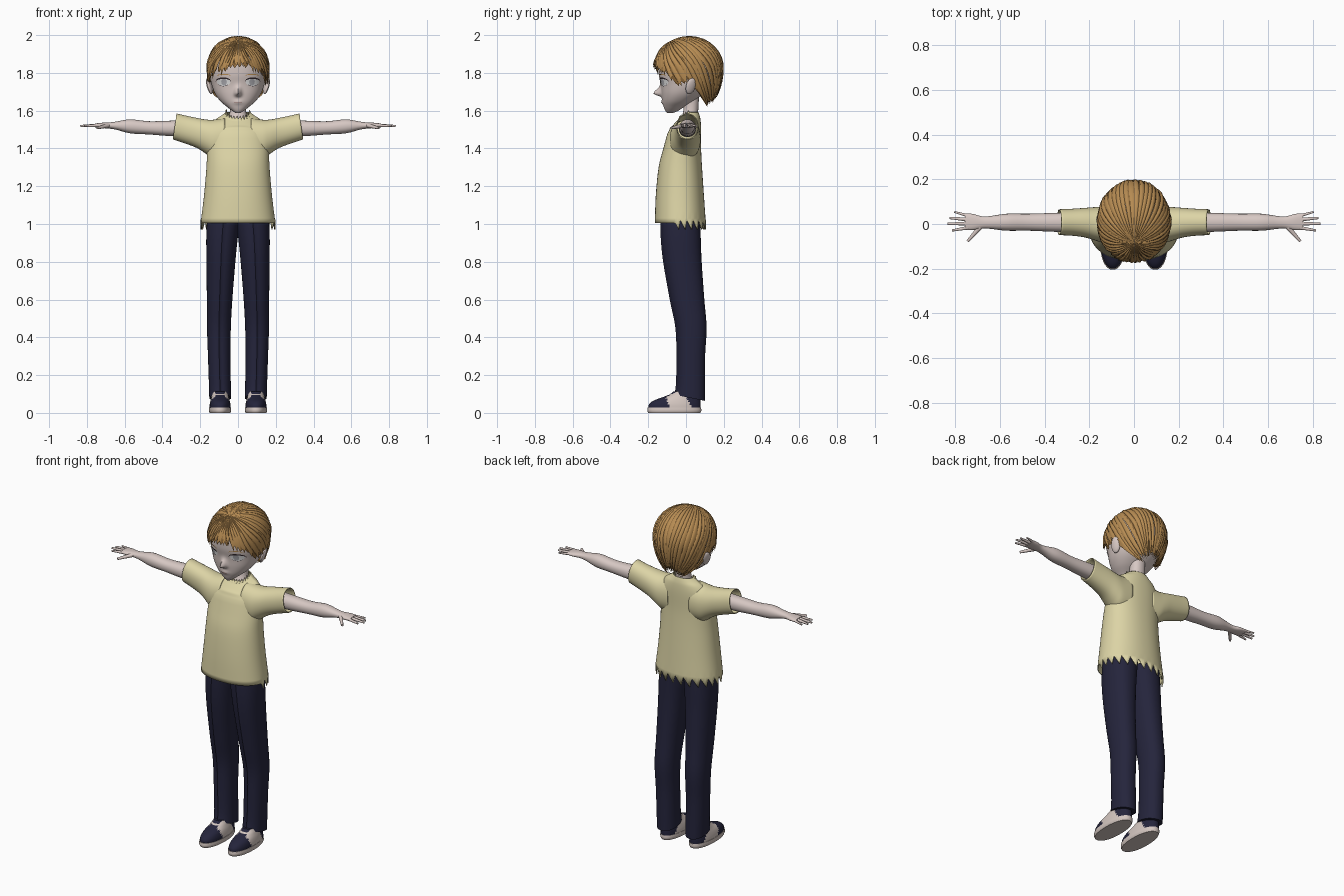
import bpy, bmesh, random
from math import sin, cos, pi, hypot, exp, sqrt, radians
from mathutils import Vector, Matrix
from mathutils.bvhtree import BVHTree

random.seed(4)
if "Cube" in bpy.data.objects:
    bpy.data.objects.remove(bpy.data.objects["Cube"])


def colour(name, r, g, b):
    m = bpy.data.materials.new(name)
    m.use_nodes = True
    m.diffuse_color = (r, g, b, 1)
    bsdf = m.node_tree.nodes["Principled BSDF"]
    bsdf.inputs["Base Color"].default_value = (r, g, b, 1)
    bsdf.inputs["Roughness"].default_value = 0.8
    return m


SKIN = colour("skin", .68, .58, .55)
HAIR = colour("hair", .47, .26, .085)
DARK_HAIR = colour("hair_shadow", .25, .13, .04)
CREAM = colour("cream_cloth", .72, .66, .38)
NAVY = colour("navy_cloth", .018, .018, .045)
PALE = colour("pale_leather", .66, .57, .53)
WHITE = colour("eye_white", .85, .85, .85)
GREY = colour("iris_grey", .42, .42, .45)
DARK = colour("lash", .03, .02, .025)
ROSE = colour("lip", .35, .2, .18)
parts = []


def make(name, verts, faces, mats, mirror=False, fix=True):
    """Mesh object from geometry, optionally mirrored across x."""
    me = bpy.data.meshes.new(name)
    me.from_pydata(verts, [], faces)
    if fix:
        bm = bmesh.new()
        bm.from_mesh(me)
        bmesh.ops.recalc_face_normals(bm, faces=bm.faces)
        bm.to_mesh(me)
        bm.free()
    for m in mats:
        me.materials.append(m)
    ob = bpy.data.objects.new(name, me)
    bpy.context.scene.collection.objects.link(ob)
    if mirror:
        ob.modifiers.new("Mirror", "MIRROR").use_mirror_merge = False
    parts.append(ob)
    return ob


def spline(keys, steps):
    """Smooth interpolation through rows of numbers."""
    out = []
    for i in range(len(keys) - 1):
        k = [keys[max(0, min(len(keys) - 1, i + d))] for d in (-1, 0, 1, 2)]
        for s in range(steps):
            t = s / steps
            out.append([b + .5 * t * (c - a + t * (2*a - 5*b + 4*c - d + t * (3*(b - c) + d - a)))
                        for a, b, c, d in zip(*k)])
    return out + [list(keys[-1])]


def loft(name, keys, mats, axis="z", seg=32, steps=4, power=2.2, caps=(1, 1), mirror=False):
    """Rounded sections; each key is position, then low and high of both other axes."""
    rows = spline(keys, steps)
    verts, faces = [], []
    for t, a0, a1, b0, b1 in rows:
        for j in range(seg):
            c, s = cos(2 * pi * j / seg), sin(2 * pi * j / seg)
            f = (abs(c) ** power + abs(s) ** power) ** (-1 / power)
            a = (a0 + a1) / 2 + (a1 - a0) / 2 * c * f
            b = (b0 + b1) / 2 + (b1 - b0) / 2 * s * f
            verts.append((a, b, t) if axis == "z" else (t, a, b))
    for r in range(len(rows) - 1):
        for j in range(seg):
            p, q = r * seg + j, r * seg + (j + 1) % seg
            faces.append((p, q, q + seg, p + seg))
    if caps[0]:
        faces.append(tuple(range(seg)))
    if caps[1]:
        faces.append(tuple(range(len(verts) - seg, len(verts))))
    return make(name, verts, faces, mats, mirror)


def upright(rows):
    """Centred sections: height, half width, front, back."""
    return [(z, -w, w, f, b) for z, w, f, b in rows]


def clamp(v):
    return max(0, min(1, v))


# Head with nose and lips drawn out of the face
head = loft("head", upright([
    (1.587, .012, -.1, -.07), (1.6, .032, -.11, -.04), (1.62, .058, -.118, -.01),
    (1.65, .093, -.125, .04), (1.69, .122, -.13, .09), (1.74, .14, -.134, .13),
    (1.8, .15, -.145, .15), (1.88, .14, -.14, .15), (1.95, .09, -.09, .11),
    (1.985, .03, -.03, .04)]), [SKIN], seg=96, steps=6)
for v in head.data.vertices:
    if v.co.y < -.03:
        x, dz = v.co.x, v.co.z - 1.69
        v.co.y -= .042 * exp(-(x / .015) ** 2 - (dz / (.03 if dz > 0 else .012)) ** 2)
        v.co.y -= .006 * exp(-(x / .025) ** 2 - ((v.co.z - 1.645) / .012) ** 2)
neck = loft("neck", upright([
    (1.45, .09, -.05, .06), (1.53, .07, -.04, .06), (1.57, .048, -.022, .062),
    (1.62, .042, -.012, .066), (1.7, .045, -.02, .07)]), [SKIN])

# Ears
bm = bmesh.new()
bmesh.ops.create_uvsphere(bm, u_segments=16, v_segments=10, radius=1, matrix=(
    Matrix.Translation((.151, .025, 1.73)) @ Matrix.Rotation(radians(14), 4, "Y")
    @ Matrix.Rotation(radians(-14), 4, "X") @ Matrix.Rotation(radians(20), 4, "Z")
    @ Matrix.Diagonal((.012, .027, .045, 1))))
ears = make("ears", [], [], [SKIN], True)
bm.to_mesh(ears.data)
bm.free()

# Eyes, brows and mouth as thin plates laid on the face
skin_tree = BVHTree.FromPolygons([v.co for v in head.data.vertices],
                                 [p.vertices for p in head.data.polygons])


def plate(name, cx, half, low, high, mat, lift, mirror=True, n=14, m=4):
    verts, faces = [], []
    for i in range(n + 1):
        u = -1 + 2 * i / n
        for k in range(m + 1):
            x, z = cx + half * u, low(u) + (high(u) - low(u)) * k / m
            hit = skin_tree.ray_cast(Vector((x, -1, z)), Vector((0, 1, 0)))[0]
            verts.append((x, hit.y - lift, z))
    for i in range(n):
        for k in range(m):
            p = i * (m + 1) + k
            faces.append((p, p + m + 1, p + m + 2, p + 1))
    make(name, verts, faces, [mat], mirror, fix=False)


def arc(u):
    return sqrt(max(0, 1 - u * u))


plate("eye_whites", .076, .036, lambda u: 1.752 - .021 * arc(u), lambda u: 1.752 + .02 * arc(u), WHITE, .002)
plate("irises", .074, .015, lambda u: 1.752 - .019 * arc(u), lambda u: 1.752 + .018 * arc(u), GREY, .004)
plate("upper_lashes", .078, .042, lambda u: 1.752 + .016 * arc(u), lambda u: 1.754 + .022 * arc(u), DARK, .006)
plate("lower_lashes", .078, .026, lambda u: 1.742 - .013 * arc(u), lambda u: 1.744 - .013 * arc(u), DARK, .004)
plate("eyebrows", .075, .036, lambda u: 1.782 + .008 * arc(u), lambda u: 1.784 + .011 * arc(u), HAIR, .004)
plate("mouth", 0, .024, lambda u: 1.643, lambda u: 1.643 + .004 * arc(u), ROSE, .003, False)

# Hair: pointed locks spreading from a whorl above the forehead
TILT = Matrix.Rotation(radians(32), 3, "X")
HAIRLINE = [1.62, 1.65, 1.7, 1.75, 1.74, 1.79, 1.83]


def scalp(a, p, size=1):
    d = TILT @ Vector((sin(p) * sin(a), -sin(p) * cos(a), cos(p)))
    f = (1 - d.y / (hypot(d.x, d.y) + .0001)) * 3
    i = min(5, int(f))
    line = HAIRLINE[i] + (HAIRLINE[i + 1] - HAIRLINE[i]) * (f - i)
    pos = Vector((d.x * .165, d.y * .184, d.z * (.166 if d.z > 0 else .24))) * size
    return pos + Vector((0, .014, 1.83)), line


def hair(name, mat, count, size, taper, jitter, rows=14):
    verts, faces = [], []
    for k in range(count):
        extra = random.uniform(-jitter, jitter)
        bulge = random.uniform(.012, .04)
        for i in range(5):
            u = -1 + i / 2
            a = 2 * pi * (k + (u + 1) / 2) / count
            end = 0
            while end < 2.9 and scalp(a, end)[0].z > scalp(a, end)[1]:
                end += .02
            end += extra - taper * abs(u)
            for r in range(rows + 1):
                t = r / rows
                puff = size + bulge * (1 - u * u) * min(1, 3 * t) + .03 * t ** 5
                verts.append(scalp(a + .05 * sin(5 * t + k) * t, end * t, puff)[0])
        for i in range(4):
            for r in range(rows):
                p = (k * 5 + i) * (rows + 1) + r
                faces.append((p, p + 1, p + rows + 2, p + rows + 1))
    make(name, verts, faces, [mat], fix=False)


hair("hair_locks", HAIR, 46, .985, .22, .08)
hair("hair_under_layer", DARK_HAIR, 31, .955, .12, .03)

# Shirt body: dropped neckline and torn hem
SEG = 96
shirt = loft("shirt_body", upright([
    (1.005, .198, -.165, .105), (1.15, .18, -.16, .095), (1.3, .167, -.145, .085),
    (1.4, .163, -.12, .08), (1.5, .152, -.093, .08), (1.55, .125, -.082, .077),
    (1.575, .088, -.062, .072), (1.592, .064, -.035, .066)]), [CREAM], seg=SEG, caps=(0, 0))
top = len(shirt.data.vertices) - SEG
for i, v in enumerate(shirt.data.vertices):
    tooth = (i % 4) / 3
    v.co.z -= .06 * clamp((v.co.z - 1.48) / .11) * clamp((.02 - v.co.y) / .09)
    if i < SEG and v.co.y > -.06:
        v.co.z += .015 - .05 * tooth
    if i >= top and v.co.y < .02:
        v.co.z += .016 * tooth

# Short sleeves, open at a slanted cuff
sleeves = loft("sleeves", [
    (.07, -.085, .076, 1.34, 1.56), (.13, -.085, .077, 1.345, 1.552), (.17, -.075, .076, 1.372, 1.553),
    (.22, -.06, .072, 1.405, 1.562), (.28, -.052, .068, 1.43, 1.573), (.335, -.05, .066, 1.448, 1.585)],
    [CREAM], axis="x", caps=(0, 0), mirror=True)
for v in sleeves.data.vertices:
    v.co.x -= .15 * (v.co.z - 1.517) * clamp((v.co.x - .2) / .1)
for cloth in (shirt, sleeves):
    mod = cloth.modifiers.new("Thickness", "SOLIDIFY")
    mod.thickness = .005

# Arms and hands
loft("arms", [
    (.2, -.038, .053, 1.46, 1.55), (.35, -.035, .05, 1.465, 1.547), (.47, -.03, .046, 1.474, 1.544),
    (.57, -.03, .046, 1.48, 1.554), (.64, -.022, .036, 1.498, 1.543), (.68, -.02, .034, 1.505, 1.538),
    (.72, -.027, .045, 1.508, 1.536), (.758, -.027, .048, 1.512, 1.532)], [SKIN], axis="x", mirror=True)


def finger(name, x0, y0, x1, y1, r, z1=1.519):
    a, b = Vector((x0, y0, 1.522)), Vector((x1, y1, z1))
    bm = bmesh.new()
    turn = (b - a).to_track_quat("Z", "Y").to_matrix().to_4x4()
    bmesh.ops.create_cone(bm, cap_ends=True, segments=10, radius1=r, radius2=r * .55,
                          depth=(b - a).length, matrix=Matrix.Translation((a + b) / 2) @ turn)
    ob = make(name, [], [], [SKIN], True)
    bm.to_mesh(ob.data)
    bm.free()


finger("little_fingers", .74, .036, .805, .054, .008)
finger("ring_fingers", .745, .02, .827, .027, .0095)
finger("middle_fingers", .745, .002, .835, .001, .0095)
finger("index_fingers", .74, -.016, .815, -.029, .009)
finger("thumbs", .685, -.008, .745, -.077, .012, 1.508)

# Trousers with a pressed front crease and sloping cuffs
legs = loft("trouser_legs", [
    (.08, .036, .152, -.055, .1), (.15, .038, .154, -.047, .1), (.3, .04, .159, -.045, .101),
    (.45, .038, .164, -.05, .109), (.6, .03, .165, -.08, .097), (.8, .014, .167, -.115, .083),
    (.93, .001, .168, -.128, .078), (1.04, -.012, .163, -.13, .075)], [NAVY], seg=48, mirror=True)
for i, v in enumerate(legs.data.vertices):
    if i % 48 == 36:
        v.co.y -= .006
    v.co.z -= .2 * (v.co.y - .02) * clamp((.2 - v.co.z) / .1)

# Two-tone shoes
loft("shoe_soles", [(0, .04, .15, -.2, .076), (.012, .036, .154, -.205, .081),
                    (.028, .037, .153, -.203, .08)], [PALE], seg=40, mirror=True)
shoes = loft("shoe_uppers", [
    (.026, .039, .151, -.2, .078), (.045, .04, .15, -.196, .078), (.065, .044, .146, -.172, .077),
    (.085, .05, .14, -.118, .076), (.1, .053, .137, -.083, .074), (.112, .056, .134, -.068, .07)],
    [NAVY, PALE], seg=64, steps=5, mirror=True)
for p in shoes.data.polygons:
    c = p.center
    saddle = -.1 + .3 * (.07 - c.z) < c.y < .03 - .5 * (c.z - .03) and abs(c.x - .095) > .025
    p.material_index = int(saddle or (.094 < c.z < .1 and c.y < -.05))

# Soft shading with crisp edges
bpy.ops.object.select_all(action="DESELECT")
for ob in parts:
    ob.select_set(True)
bpy.context.view_layer.objects.active = head
bpy.ops.object.shade_smooth_by_angle(angle=radians(40))
